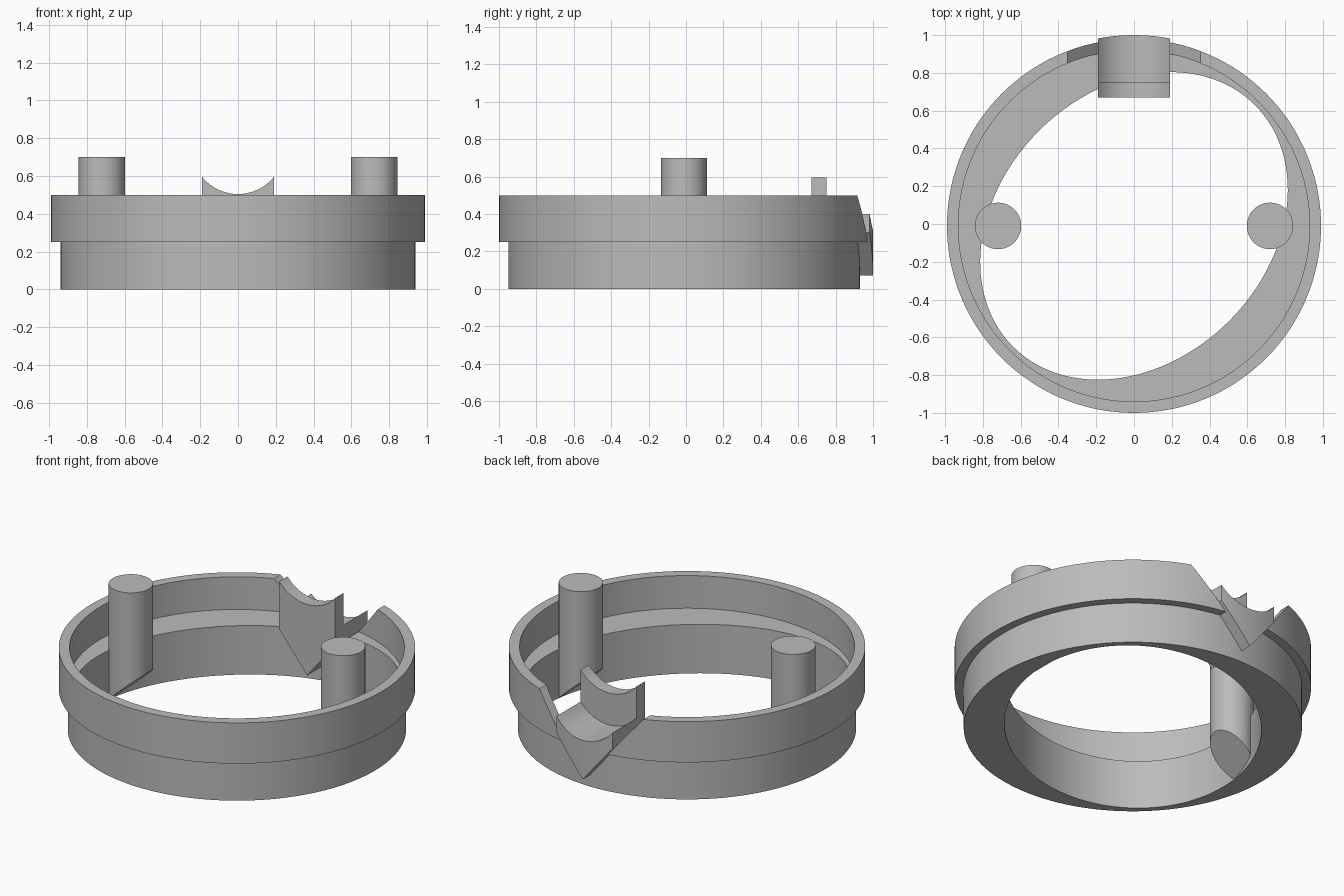
import bpy, bmesh, math
from mathutils import Vector

cube = bpy.data.objects.get("Cube")
if cube:
    bpy.data.objects.remove(cube, do_unlink=True)

CY = -0.01          # ring centre along y
SEG = 144
LEDGE = 0.3
V_TIP, V_SLOPE = 0.07, 1.22

grey = bpy.data.materials.new("plain_grey")
grey.use_nodes = True
grey.diffuse_color = (0.5, 0.5, 0.5, 1)
grey.node_tree.nodes["Principled BSDF"].inputs["Base Color"].default_value = (0.5, 0.5, 0.5, 1)


def make_object(name, bm):
    bmesh.ops.recalc_face_normals(bm, faces=bm.faces)
    mesh = bpy.data.meshes.new(name)
    bm.to_mesh(mesh)
    bm.free()
    mesh.materials.append(grey)
    ob = bpy.data.objects.new(name, mesh)
    bpy.context.collection.objects.link(ob)
    return ob


def smooth(ob):
    bpy.ops.object.select_all(action="DESELECT")
    ob.select_set(True)
    bpy.context.view_layer.objects.active = ob
    bpy.ops.object.shade_smooth_by_angle(angle=math.radians(30))


def circle(r):
    return lambda t: r


def tilted_ellipse(t):
    # Radius of the diagonal oval opening
    a, b = 0.905, 0.712
    d = t - math.pi / 4
    return a * b / math.hypot(b * math.cos(d), a * math.sin(d))


def loop_ring(name, loops):
    # Bridge closed loops of (radius function, height) into a closed ring
    bm = bmesh.new()
    rows = []
    for radius, z in loops:
        row = []
        for i in range(SEG):
            t = 2 * math.pi * i / SEG
            r = radius(t)
            row.append(bm.verts.new((r * math.cos(t), CY + r * math.sin(t), z)))
        rows.append(row)
    for k, row in enumerate(rows):
        nxt = rows[(k + 1) % len(rows)]
        for i in range(SEG):
            j = (i + 1) % SEG
            bm.faces.new((row[i], row[j], nxt[j], nxt[i]))
    return make_object(name, bm)


def v_bottom(x):
    return V_TIP + V_SLOPE * abs(x)


def column_block(name, half, top, y_front, y_back, steps=24):
    # Solid with V-shaped underside, shaped top and shaped back
    bm = bmesh.new()
    cols = []
    for i in range(steps + 1):
        x = half * (2 * i / steps - 1)
        cols.append([bm.verts.new((x, y, z)) for y, z in (
            (y_front, v_bottom(x)), (y_front, top(x)),
            (y_back(x), top(x)), (y_back(x), v_bottom(x)))])
    for a, b in zip(cols, cols[1:]):
        for k in range(4):
            m = (k + 1) % 4
            bm.faces.new((a[k], a[m], b[m], b[k]))
    bm.faces.new(cols[0])
    bm.faces.new(cols[-1])
    return make_object(name, bm)


def saddle(low, radius=0.245):
    return lambda x: low + radius - math.sqrt(radius ** 2 - x ** 2)


# Stepped ring with recessed ledge and oval opening
ring = loop_ring("stepped_ring", [
    (tilted_ellipse, 0), (circle(0.94), 0), (circle(0.94), 0.25),
    (circle(0.99), 0.25), (circle(0.99), 0.5), (circle(0.93), 0.5),
    (circle(0.93), LEDGE), (tilted_ellipse, LEDGE)])

# V notch through the back wall
cutter = column_block("notch_cutter", 0.45, lambda x: 0.7, 0.5, lambda x: 1.2, 2)
cutter.hide_render = True
cut = ring.modifiers.new("notch", "BOOLEAN")
cut.operation = "DIFFERENCE"
cut.solver = "EXACT"
cut.object = cutter
bpy.context.view_layer.objects.active = ring
ring.select_set(True)
bpy.ops.object.modifier_apply(modifier=cut.name)
bpy.data.objects.remove(cutter, do_unlink=True)
smooth(ring)

# Cradle in the notch: low outer saddle and raised inner saddle
smooth(column_block("outer_saddle", 0.19, saddle(0.31), 0.75,
                    lambda x: CY + math.sqrt(1.01 ** 2 - x ** 2)))
smooth(column_block("inner_saddle", 0.19, saddle(0.505), 0.67, lambda x: 0.75))

# Posts with sloped undersides against the inner wall
for name, side in (("left_post", 1), ("right_post", -1)):
    bm = bmesh.new()
    bmesh.ops.create_cone(bm, cap_ends=True, segments=48, radius1=0.123, radius2=0.123, depth=0.7)
    bmesh.ops.translate(bm, verts=bm.verts, vec=(side * 0.72, CY, 0.35))
    bmesh.ops.bisect_plane(
        bm, geom=bm.verts[:] + bm.edges[:] + bm.faces[:], clear_inner=True,
        plane_co=Vector((side * 0.81, 0, 0)), plane_no=Vector((side * 0.9, 0, 1)))
    bmesh.ops.holes_fill(bm, edges=[e for e in bm.edges if e.is_boundary], sides=0)
    smooth(make_object(name, bm))
